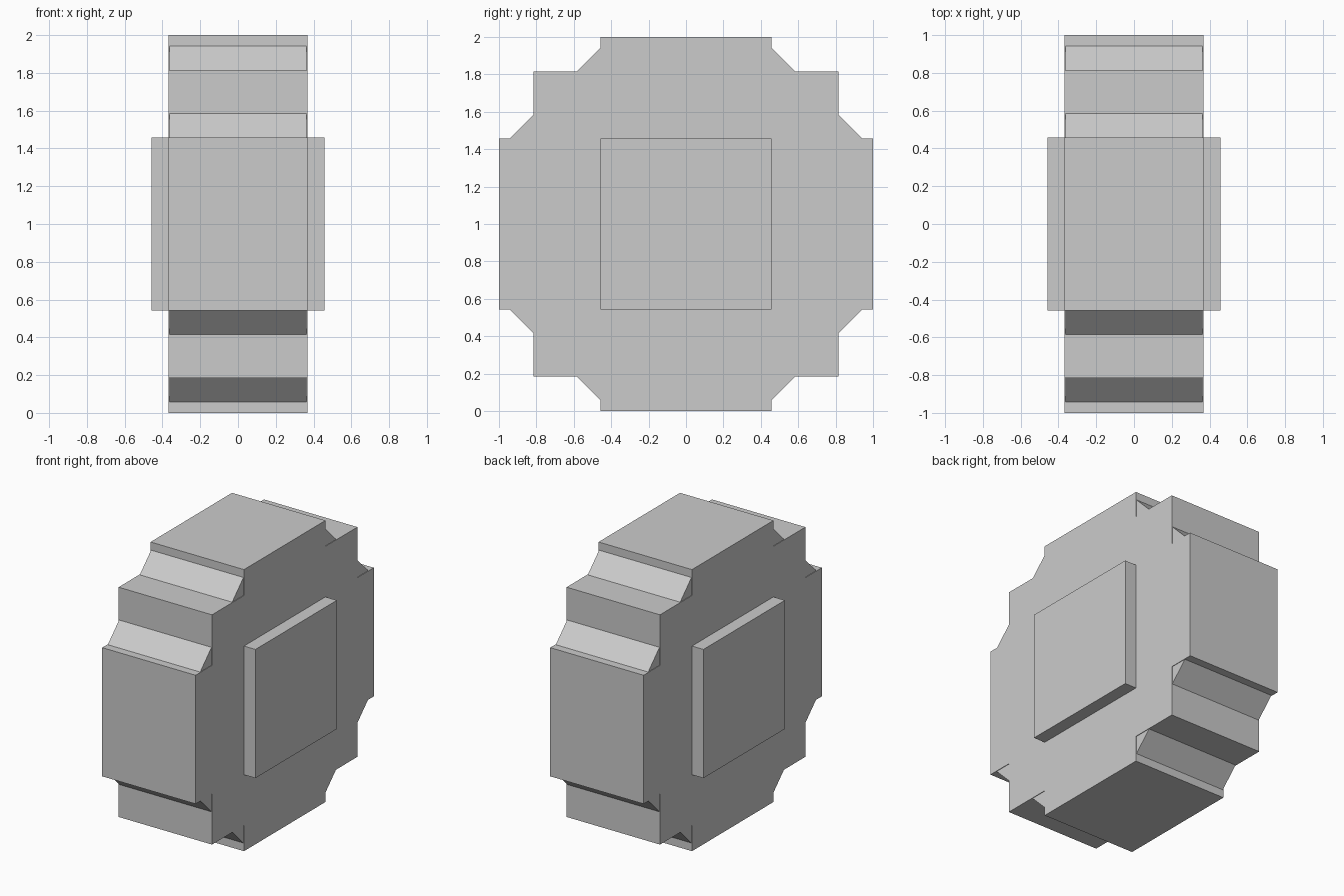
import bpy, bmesh
from math import pi
from mathutils import Matrix, Vector

if "Cube" in bpy.data.objects:
    bpy.data.objects.remove(bpy.data.objects["Cube"])


def add_object(name, bm):
    bmesh.ops.recalc_face_normals(bm, faces=bm.faces)
    mesh = bpy.data.meshes.new(name)
    bm.to_mesh(mesh)
    bm.free()
    obj = bpy.data.objects.new(name, mesh)
    obj.location.z = 1
    bpy.context.collection.objects.link(obj)
    return obj


def add_box(name, size, tilt=0):
    bm = bmesh.new()
    bmesh.ops.create_cube(bm, size=1)
    bmesh.ops.scale(bm, vec=size, verts=bm.verts)
    bmesh.ops.rotate(bm, matrix=Matrix.Rotation(tilt, 3, 'X'), verts=bm.verts)
    return add_object(name, bm)


# Stepped plate: one quarter of the outline, turned four times, extruded in x
HALF = 0.367
quarter = [(1, 0.457), (0.816, 0.457), (0.816, 0.816), (0.457, 0.816), (0.457, 1)]
bm = bmesh.new()
outline = []
for turn in range(4):
    rotation = Matrix.Rotation(turn * pi / 2, 3, 'X')
    outline += [bm.verts.new(rotation @ Vector((-HALF, y, z))) for y, z in quarter]
face = bm.faces.new(outline)
side = bmesh.ops.extrude_face_region(bm, geom=[face], use_keep_orig=True)
moved = [v for v in side["geom"] if isinstance(v, bmesh.types.BMVert)]
bmesh.ops.translate(bm, vec=(2 * HALF, 0, 0), verts=moved)
add_object("stepped_plate", bm)

# Diagonal bars filling the notches, slightly thinner than the plate
for i, sign in enumerate((1, -1)):
    add_box(f"diagonal_bar_{i + 1}", (0.726, 1.98, 0.734), sign * pi / 4)

# Square hub showing on both faces
add_box("hub", (0.914, 0.914, 0.914))
